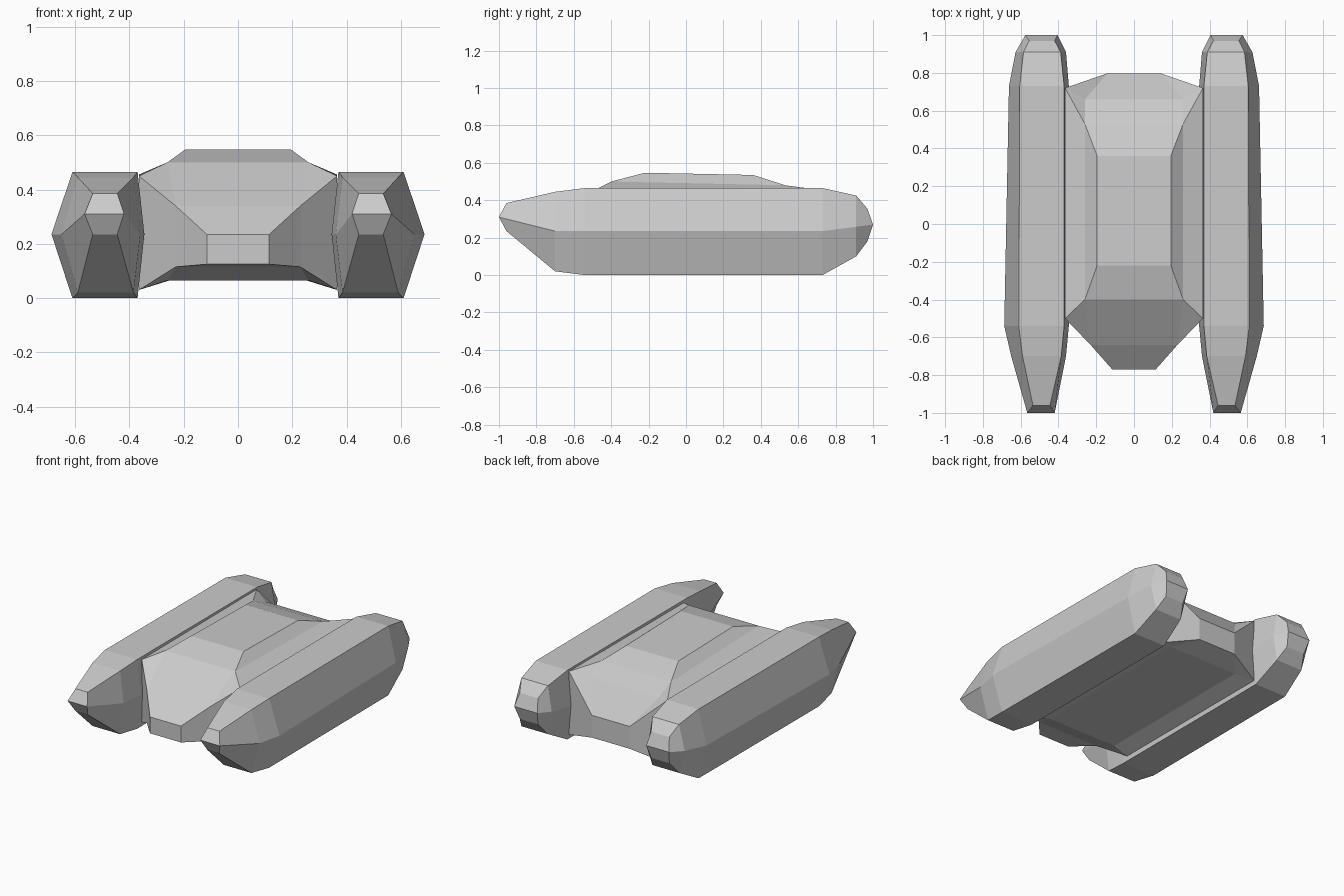
import bpy, bmesh


def finish(bm, name):
    bmesh.ops.recalc_face_normals(bm, faces=bm.faces)
    mesh = bpy.data.meshes.new(name)
    bm.to_mesh(mesh)
    bm.free()
    obj = bpy.data.objects.new(name, mesh)
    bpy.context.collection.objects.link(obj)
    return obj


# Side pontoons: hexagonal sections lofted along y, mid points pulled out at the tips
# (y edge, y mid, z top, z mid, z bottom, inner x, outer x, inner mid x, outer mid x)
SECTIONS = [
    (-0.96, -1.00, 0.385, 0.31, 0.235, 0.445, 0.535, 0.42, 0.565),
    (-0.70, -0.70, 0.445, 0.235, 0.02, 0.385, 0.59, 0.36, 0.65),
    (-0.54, -0.54, 0.465, 0.235, 0.0, 0.37, 0.61, 0.345, 0.687),
    (0.73, 0.73, 0.465, 0.235, 0.0, 0.37, 0.605, 0.345, 0.662),
    (0.91, 0.91, 0.425, 0.258, 0.10, 0.388, 0.585, 0.36, 0.627),
    (0.97, 1.00, 0.355, 0.27, 0.18, 0.42, 0.555, 0.405, 0.575),
]


def pontoon(name, side):
    bm = bmesh.new()
    rings = []
    for y, ym, zt, zm, zb, xi, xo, mi, mo in SECTIONS:
        pts = [(xi, y, zt), (xo, y, zt), (mo, ym, zm),
               (xo, y, zb), (xi, y, zb), (mi, ym, zm)]
        rings.append([bm.verts.new((side * p[0], p[1], p[2])) for p in pts])
    for a, b in zip(rings, rings[1:]):
        for i in range(6):
            j = (i + 1) % 6
            bm.faces.new((a[i], a[j], b[j], b[i]))
    for r in (rings[0], rings[-1]):
        bm.faces.new((r[0], r[1], r[2], r[5]))
        bm.faces.new((r[5], r[2], r[3], r[4]))
    finish(bm, name)


pontoon("right_pontoon", 1)
pontoon("left_pontoon", -1)

# Central hull: a closed lengthwise rail (0-12) and four outer corners (13-16), mirrored in x
RAIL = [
    (0.115, -0.77, 0.235), (0.23, -0.64, 0.34), (0.26, -0.40, 0.50),
    (0.195, -0.22, 0.547), (0.195, 0.36, 0.535), (0.26, 0.53, 0.48),
    (0.26, 0.66, 0.425), (0.14, 0.798, 0.25), (0.14, 0.798, 0.10),
    (0.26, 0.66, 0.065), (0.26, -0.50, 0.065), (0.23, -0.64, 0.115),
    (0.115, -0.77, 0.125),
]
CORNERS = [(0.365, -0.50, 0.45), (0.365, 0.72, 0.455),
           (0.365, 0.72, 0.03), (0.365, -0.50, 0.03)]
FLANK = [
    (2, 3, 4, 5), (2, 5, 14, 13), (1, 2, 13), (5, 6, 14), (6, 7, 14),
    (7, 8, 15, 14), (8, 9, 15), (9, 10, 16, 15), (10, 11, 16),
    (0, 1, 11, 12), (1, 13, 16, 11), (13, 14, 15, 16),
]
bm = bmesh.new()
halves = [[bm.verts.new((s * x, y, z)) for x, y, z in RAIL + CORNERS] for s in (1, -1)]
for half in halves:
    for f in FLANK:
        bm.faces.new([half[i] for i in f])
r, l = halves
for i in range(13):
    j = (i + 1) % 13
    bm.faces.new((r[i], r[j], l[j], l[i]))
finish(bm, "central_hull")
